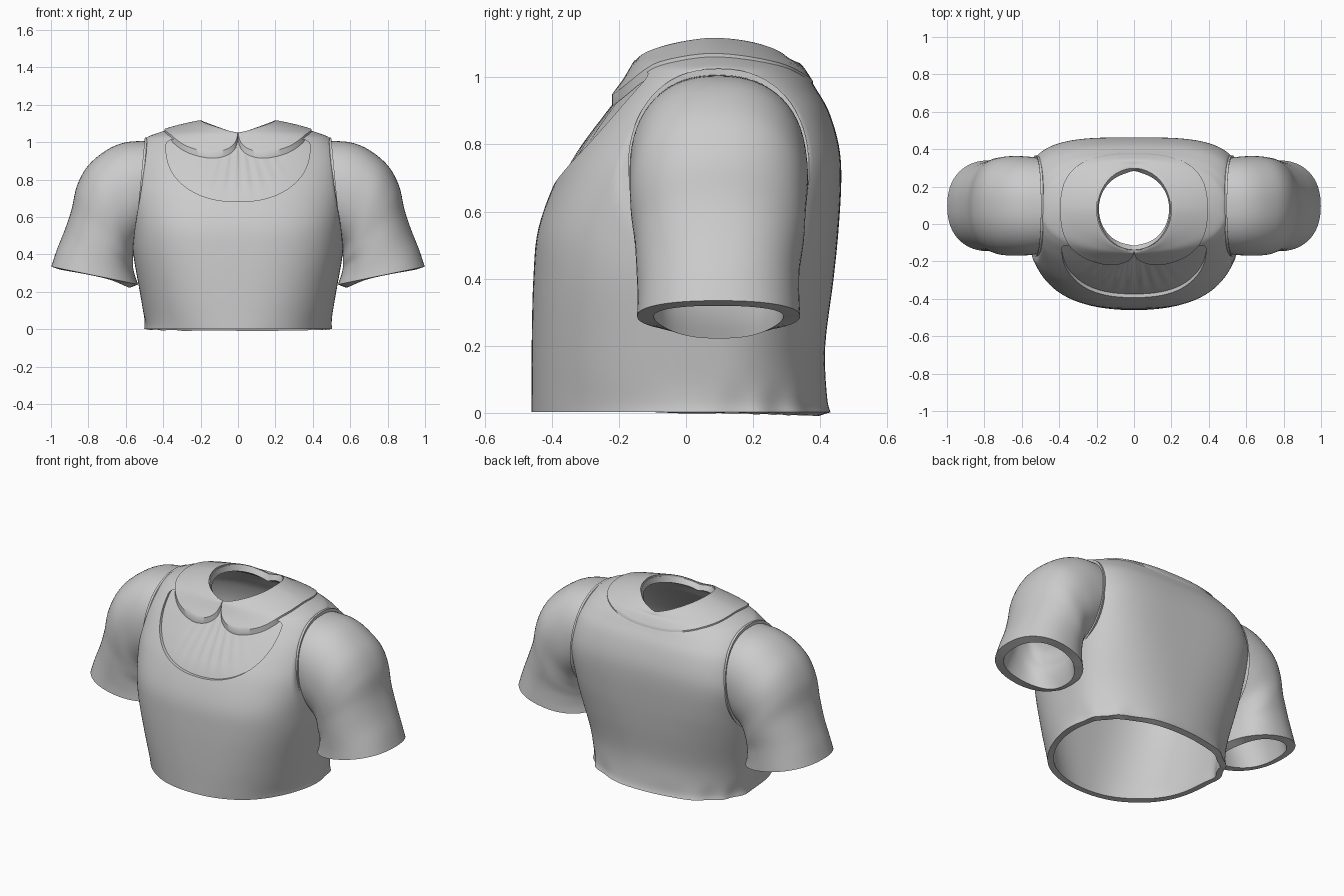
import bpy, bmesh
from math import sin, cos, pi, atan2, sqrt
from mathutils import Vector
from mathutils.bvhtree import BVHTree

cube = bpy.data.objects.get("Cube")
if cube:
    bpy.data.objects.remove(cube)

fabric = bpy.data.materials.new("grey_fabric")
fabric.use_nodes = True
GREY = (0.6, 0.6, 0.6, 1)
fabric.diffuse_color = GREY
fabric.node_tree.nodes["Principled BSDF"].inputs["Base Color"].default_value = GREY


def spow(v, e):
    return abs(v) ** e * (1 if v >= 0 else -1)


def smooth_rows(rows, steps):
    """Catmull-Rom interpolation between rows of numbers."""
    out = []
    for i in range(len(rows) - 1):
        a, b, c, d = (rows[min(max(i + k, 0), len(rows) - 1)] for k in (-1, 0, 1, 2))
        for s in range(steps):
            t = s / steps
            out.append([q + t / 2 * (r - p + t * (2 * p - 5 * q + 4 * r - w + t * (3 * (q - r) + w - p)))
                        for p, q, r, w in zip(a, b, c, d)])
    return out + [list(rows[-1])]


def loft(name, rings, cap=False):
    """Skin closed rings of points; cap=True closes both ends."""
    bm = bmesh.new()
    vs = [[bm.verts.new(p) for p in ring] for ring in rings]
    n = len(vs[0])
    for lo, hi in zip(vs, vs[1:]):
        for i in range(n):
            j = (i + 1) % n
            bm.faces.new((lo[i], lo[j], hi[j], hi[i]))
    if cap:
        bm.faces.new(vs[0])
        bm.faces.new(vs[-1])
    bmesh.ops.recalc_face_normals(bm, faces=bm.faces)
    mesh = bpy.data.meshes.new(name)
    bm.to_mesh(mesh)
    bm.free()
    mesh.materials.append(fabric)
    obj = bpy.data.objects.new(name, mesh)
    bpy.context.collection.objects.link(obj)
    return obj


def finish(obj, thickness=0, mirror=False, cutters=()):
    if mirror:
        obj.modifiers.new("mirror", 'MIRROR').use_mirror_merge = False
    if thickness:
        mod = obj.modifiers.new("thickness", 'SOLIDIFY')
        mod.thickness, mod.offset = thickness, -1
    for cutter in cutters:
        cutter.hide_render = True
        mod = obj.modifiers.new("cut", 'BOOLEAN')
        mod.object, mod.operation, mod.solver = cutter, 'DIFFERENCE', 'EXACT'
    bpy.ops.object.select_all(action='DESELECT')
    obj.select_set(True)
    bpy.context.view_layer.objects.active = obj
    for mod in list(obj.modifiers):
        bpy.ops.object.modifier_apply(modifier=mod.name)
    for cutter in cutters:
        bpy.data.objects.remove(cutter)
    bpy.ops.object.shade_smooth_by_angle(angle=0.7)


# Bodice: z, half width, widening before the flat armhole side,
# front y, back y, front and back squareness, neck dip
YC = 0.08
BODY = [
    (.002, .50, 1, -.46, .43, 2.2, 2.2, 0), (.05, .50, 1, -.46, .42, 2.3, 2.2, 0),
    (.2, .525, 1, -.46, .415, 2.5, 2.3, 0), (.4, .56, 1, -.455, .44, 2.7, 2.7, 0),
    (.55, .55, 1.04, -.44, .455, 2.8, 3.2, 0), (.7, .525, 1.12, -.385, .463, 2.7, 3.5, 0),
    (.8, .51, 1.14, -.325, .455, 2.7, 3.5, 0), (.9, .50, 1.13, -.25, .425, 2.7, 3.3, 0),
    (.97, .495, 1.08, -.195, .385, 2.6, 2.9, 0), (1.01, .49, 1.03, -.17, .36, 2.4, 2.5, 0),
    (1.035, .47, 1, -.155, .34, 2.2, 2.3, 0), (1.08, .33, 1, -.148, .318, 2, 2, .043),
    (1.11, .195, 1, -.138, .298, 2, 2, .065)]
COLS = 160


def body_ring(row):
    z, hw, wide, yf, yb, nf, nb, dip = row
    ring = []
    for i in range(COLS):
        a = 2 * pi * i / COLS
        n = nf if cos(a) >= 0 else nb
        depth = YC - yf if cos(a) >= 0 else yb - YC
        # gathered hem, calm in the middle of the front
        ripple = max(0, 1 - z / .09) * .012 * sin(11 * a + 2 * sin(3 * a)) * (1 - max(0, cos(a)))
        k = 1 + ripple
        x = k * hw * max(-1, min(1, wide * spow(sin(a), 2 / n)))
        drop = dip * (1 - abs(sin(a))) ** (.7 if cos(a) > 0 else 1)
        ring.append((x, YC - k * depth * spow(cos(a), 2 / n), z - drop))
    return ring


bodice = loft("bodice", [body_ring(r) for r in smooth_rows(BODY, 5)])
bpy.context.view_layer.update()
surface = BVHTree.FromObject(bodice, bpy.context.evaluated_depsgraph_get())


def front_y(x, z):
    hit = surface.ray_cast(Vector((x, -2, z)), Vector((0, 1, 0)))[0]
    return hit.y if hit else -.14


def top_z(x, y):
    hit = surface.ray_cast(Vector((x, y, 3)), Vector((0, 0, -1)))[0]
    return hit.z if hit else 1.05


# Gathered bib: a shallow recess cut into the chest
def bib_ring(s, outer):
    ring = []
    for i in range(120):
        a = 2 * pi * i / 120
        low = cos(a) > 0
        x = s * .385 * spow(sin(a), .92 if low else .5)
        z = .97 - s * (.288 if low else .06) * spow(cos(a), .92 if low else .5)
        fan = atan2(x, 1.25 - z)
        pleat = .004 * sin(46 * fan) * max(0, 1 - abs(fan) / .7) * min(1, (1 - s) * 3)
        ring.append((x, front_y(x, z) + (-.04 if outer else .019 + pleat), z))
    return ring


steps = [.02 + .98 * i / 18 for i in range(19)]
bib_cutter = loft("bib_cutter", [bib_ring(s, True) for s in steps]
                  + [bib_ring(s, False) for s in reversed(steps)], cap=True)

# Clean upright neck opening
neck_cutter = loft("neck_cutter", [
    [(.2 * sin(2 * pi * i / 96), YC - .22 * cos(2 * pi * i / 96), z) for i in range(96)]
    for z in (.85, 1.3)], cap=True)
finish(bodice, .035, cutters=(bib_cutter, neck_cutter))

# Rounded two-lobed collar lying on the shoulders
half = [pi * (i / 64) ** 1.5 for i in range(65)]
angles = half + [-a for a in reversed(half[1:-1])]


def collar_ring(s, lift):
    ring = []
    for a in angles:
        dx, dy = sin(a), -cos(a)
        neck = 1 / sqrt((dx / .2) ** 2 + (dy / .22) ** 2)
        edge = (abs(dx / .388) ** 2.7 + abs(dy / (.302 if dy < 0 else .292)) ** 2.7) ** (-1 / 2.7)
        t = min(1, abs(a) / .5)
        reach = (edge - neck) * sqrt(1 - (1 - t) ** 2) + .006
        r = neck + reach * s
        grip = neck + max(reach * s, .006)
        # the collar lies flatter towards the back
        rise = lift * (.75 - .25 * dy) if lift > 0 else lift
        ring.append((dx * r, YC + dy * r, top_z(dx * grip, YC + dy * grip) + rise))
    return ring


spans = [i / 12 for i in range(13)]
collar = loft("collar", [collar_ring(0, -.02)] + [collar_ring(s, .014) for s in spans]
              + [collar_ring(1, -.02)])
finish(collar)

# Sleeves: outer x, z, inner x, z, half depth
SLEEVE = [
    (.49, 1.008, .50, .50, .255), (.60, 1.0, .52, .47, .263), (.70, .96, .54, .45, .266),
    (.80, .88, .555, .42, .264), (.86, .77, .56, .39, .258), (.89, .64, .56, .36, .25),
    (.93, .52, .56, .33, .243), (.97, .42, .55, .285, .241), (1.0, .335, .535, .24, .243)]


def sleeve_ring(row, fold=0):
    ox, oz, ix, iz, depth = row
    ring = []
    for i in range(64):
        a = 2 * pi * i / 64
        c, s = spow(cos(a), .92), spow(sin(a), .88)
        k = 1 + fold * sin(3 * a + 14 * ox) * sin(16 * oz)
        ring.append(((ox + ix) / 2 + k * c * (ox - ix) / 2, .097 + k * s * depth,
                     (oz + iz) / 2 + k * c * (oz - iz) / 2))
    return ring


sleeves = loft("sleeves", [sleeve_ring(r, .008) for r in smooth_rows(SLEEVE, 5)])
finish(sleeves, .05, mirror=True)

# Raised armhole edge around each sleeve
BAND = [(.47, 1.0, .51, .47, .24), (.485, 1.026, .54, .44, .268),
        (.498, 1.026, .555, .43, .27), (.498, 1.0, .55, .46, .25)]
bands = loft("armhole_edges", [sleeve_ring(r) for r in BAND])
finish(bands, mirror=True)
